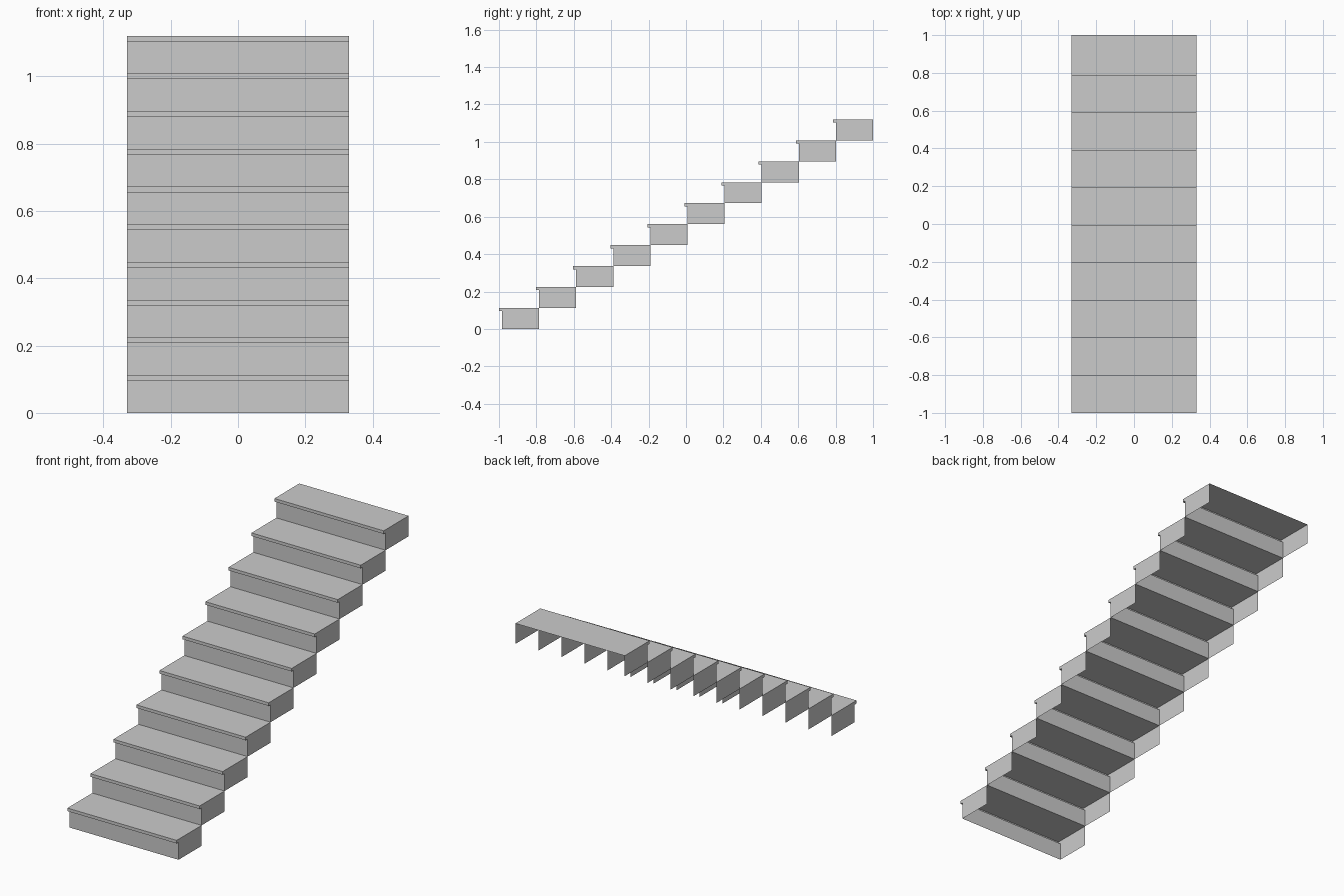
import bpy
import bmesh

if "Cube" in bpy.data.objects:
    bpy.data.objects.remove(bpy.data.objects["Cube"])

STEPS = 10
HALF_W = 0.33             # half width of the flight
NOSE_D, NOSE_H = 0.016, 0.017
RUN = (2.0 - NOSE_D) / STEPS
RISE = 0.112


def make_step(index):
    """Thin-walled step: riser, nosing, tread and two sides; open back and underside."""
    y0 = -1.0 + NOSE_D + index * RUN
    z0 = index * RISE
    top, back = z0 + RISE, y0 + RUN
    profile = [
        (y0, z0),                        # riser foot
        (y0, top - NOSE_H),              # under the nosing
        (y0 - NOSE_D, top - NOSE_H),
        (y0 - NOSE_D, top),              # nosing lip
        (back, top),                     # tread back edge
    ]
    bm = bmesh.new()
    left = [bm.verts.new((-HALF_W, y, z)) for y, z in profile]
    right = [bm.verts.new((HALF_W, y, z)) for y, z in profile]

    # riser, nosing and tread strip
    for i in range(len(profile) - 1):
        bm.faces.new((left[i], right[i], right[i + 1], left[i + 1]))

    # side panels closed by the lower back corner
    bm.faces.new(left + [bm.verts.new((-HALF_W, back, z0))])
    bm.faces.new((right + [bm.verts.new((HALF_W, back, z0))])[::-1])

    mesh = bpy.data.meshes.new(f"step_{index + 1}")
    bm.to_mesh(mesh)
    bm.free()
    obj = bpy.data.objects.new(f"step_{index + 1}", mesh)
    bpy.context.collection.objects.link(obj)


# full flight of stairs
for n in range(STEPS):
    make_step(n)
